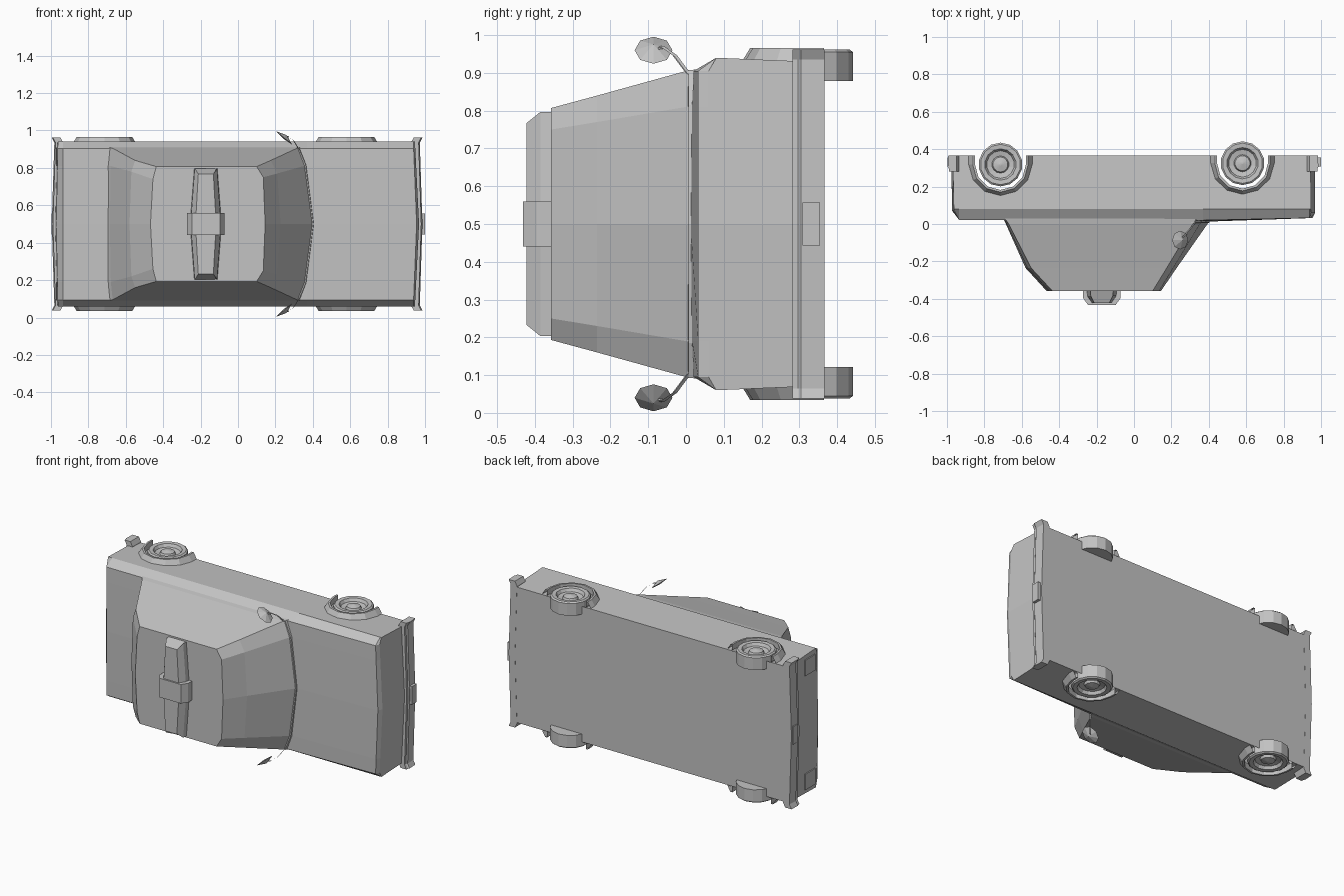
import bpy, bmesh, math
from mathutils import Vector

if "Cube" in bpy.data.objects:
    bpy.data.objects.remove(bpy.data.objects["Cube"])

grey = bpy.data.materials.new("plain_grey")
grey.use_nodes = True
COLOUR = (0.55, 0.55, 0.55, 1)
grey.diffuse_color = COLOUR
grey.node_tree.nodes["Principled BSDF"].inputs["Base Color"].default_value = COLOUR

SIDES = (("left", 1), ("right", -1))
AXLES = (("rear", -0.714, -0.318), ("front", 0.58, -0.325))


def P(x, h, w):
    """Car lies on its side: length x, height h towards -y, width w along z."""
    return Vector((x, -h, 0.5 + w))


def build(name, faces):
    """Make an object from faces given as lists of points."""
    bm = bmesh.new()
    for f in faces:
        bm.faces.new([bm.verts.new(p) for p in f])
    bmesh.ops.remove_doubles(bm, verts=bm.verts, dist=0.0002)
    bmesh.ops.recalc_face_normals(bm, faces=bm.faces)
    me = bpy.data.meshes.new(name)
    bm.to_mesh(me)
    bm.free()
    me.materials.append(grey)
    ob = bpy.data.objects.new(name, me)
    bpy.context.collection.objects.link(ob)
    return ob


def loft(rings, closed=True, caps=True):
    """Quads between successive rings, with optional end caps."""
    faces = []
    for a, b in zip(rings, rings[1:]):
        n = len(a)
        for i in range(n if closed else n - 1):
            j = (i + 1) % n
            faces.append([a[i], a[j], b[j], b[i]])
    if caps:
        faces += [rings[0], rings[-1]]
    return faces


def mirrored(half):
    """Complete a half outline of (a, w) pairs that ends on the centre line."""
    return half + [(a, -w) for a, w in reversed(half) if w > 0]


# Body shell: shoulders, hood and deck
TOP = mirrored([(-0.08, 0.44), (-0.02, 0.405), (-0.016, 0.31), (-0.012, 0)])
SILL, SILL_W, BELT_W = -0.365, 0.428, 0.44


def station(x, drop, bow):
    return [P(x - bow * abs(w), min(h, drop), w) for h, w in TOP]


rows = [station(-0.972, -0.07, -0.02), station(-0.935, -0.022, 0),
        station(0.37, 0, 0), station(0.955, -0.032, 0.04),
        station(0.968, -0.06, 0.05)]
body = loft(rows, closed=False, caps=False)

# Body ends and flat underside
corners = []
for row, x, bow in ((rows[0], -0.978, -0.02), (rows[-1], 0.966, 0.05)):
    mid = P(x, SILL, 0)
    ends = [P(x - bow * BELT_W, SILL, s * SILL_W) for _, s in SIDES]
    body.append(row[:4] + [mid, ends[0]])
    body.append(row[3:] + [ends[1], mid])
    corners.append((ends[0], mid, ends[1]))
body.append(list(corners[0]) + list(reversed(corners[1])))


def arch(cx, ch, r):
    """Faceted wheel opening from rear sill to front sill, as (x, h)."""
    pts = [(cx - r, SILL)]
    for i in range(7):
        a = math.pi * (1 - i / 6)
        pts.append((cx + r * math.cos(a), ch + r * math.sin(a)))
    return pts + [(cx + r, SILL)]


def side_w(h):
    return SILL_W + (BELT_W - SILL_W) * (h - SILL) / (-0.08 - SILL)


# Side panels with open wheel arches
for k, (_, s) in enumerate(SIDES):
    lower = [corners[0][2 * k]]
    for _, cx, ch in AXLES:
        lower += [P(x, h, s * side_w(h)) for x, h in arch(cx, ch, 0.138)]
    lower.append(corners[1][2 * k])
    body.append(lower + [r[0 if s > 0 else -1] for r in reversed(rows)])
build("body", body)

# Cabin with bowed windscreen and sloping rear window
LEVELS = (
    (-0.03, mirrored([(-0.69, 0.41), (-0.70, 0.31), (-0.70, 0)]),
     mirrored([(0.335, 0.41), (0.37, 0.315), (0.41, 0)])),
    (0.0, mirrored([(-0.67, 0.405), (-0.68, 0.31), (-0.685, 0)]),
     mirrored([(0.315, 0.405), (0.352, 0.31), (0.393, 0)])),
    (0.235, mirrored([(-0.55, 0.34), (-0.57, 0.28), (-0.58, 0)]),
     mirrored([(0.175, 0.34), (0.21, 0.27), (0.228, 0)])),
    (0.357, mirrored([(-0.437, 0.307), (-0.455, 0.24), (-0.468, 0)]),
     mirrored([(0.10, 0.307), (0.135, 0.25), (0.145, 0)])),
)
build("cabin", loft([[P(x, h, w) for x, w in front + back[::-1]]
                     for h, back, front in LEVELS]))

# Strip under the windscreen
cowl = []
for x, w in mirrored([(0.325, 0.407), (0.362, 0.315), (0.403, 0)]):
    cowl.append([P(x - 0.02, -0.03, w), P(x - 0.02, -0.004, w),
                 P(x, -0.007, w), P(x + 0.006, -0.03, w)])
build("cowl_strip", loft(cowl))

# Roof sign: tapered bar and a raised centre block
bar = []
for w, half in ((-0.297, 0.062), (0, 0.085), (0.297, 0.062)):
    bar.append([P(-0.172 - half, 0.35, w), P(-0.172 - half * 0.95, 0.385, w),
                P(-0.172 - half * 0.65, 0.422, w * 0.9),
                P(-0.172 + half * 0.65, 0.422, w * 0.9),
                P(-0.172 + half * 0.95, 0.385, w), P(-0.172 + half, 0.35, w)])
build("roof_sign", loft(bar))
block = [[P(-0.172 + a, h, w) for a, h in
          ((-0.1, 0.35), (-0.1, 0.395), (-0.075, 0.432),
           (0.075, 0.432), (0.1, 0.395), (0.1, 0.35))] for w in (-0.06, 0.06)]
build("roof_sign_block", loft(block))


# Bumpers with flared tips, and number plates
def box(name, x0, x1, h0, h1, w0, w1):
    build(name, loft([[P(x0, h0, w), P(x1, h0, w), P(x1, h1, w), P(x0, h1, w)]
                      for w in (w0, w1)]))


for name, d, base in (("front", 1, 0.947), ("rear", -1, 0.957)):
    rings = []
    for x, w in mirrored([(0.012, 0.462), (-0.002, 0.435), (0.012, 0)]):
        rings.append([P(d * (base + x + a), h, w) for a, h in
                      ((-0.02, SILL - 0.001), (0.024, SILL - 0.001), (0.027, -0.305),
                       (0.021, -0.297), (0.021, -0.282), (-0.02, -0.282))])
    build(name + "_bumper", loft(rings))
    box(name + "_plate", d * 0.965, d * (1.0 if d > 0 else 0.998),
        -0.355, -0.308, -0.057, 0.057)

# Tail lamps
for side, s in SIDES:
    box(side + "_tail_lamp", -0.974, -0.967, -0.2, -0.1, s * 0.31, s * 0.41)

# Wheels and flared arches
TYRE = ((0.005, 0.378), (0.117, 0.378), (0.117, 0.455), (0.108, 0.462),
        (0.084, 0.46), (0.074, 0.442), (0.046, 0.436), (0.04, 0.45), (0.005, 0.458))
FLARE = ((0.17, 0.43), (0.148, 0.466), (0.136, 0.466), (0.136, 0.43))
for side, s in SIDES:
    for end, cx, ch in AXLES:
        tag = end + "_" + side
        n = 14
        build(tag + "_wheel", loft(
            [[P(cx + r * math.cos(math.tau * (i + 0.5) / n),
                ch + r * math.sin(math.tau * (i + 0.5) / n), s * w)
              for i in range(n)] for r, w in TYRE]))
        build(tag + "_arch", loft(
            [[P(x, h, s * w) for x, h in arch(cx, ch, r)] for r, w in FLARE],
            closed=False, caps=False))

# Door mirrors: faceted shallow cones on bent stalks
for side, s in SIDES:
    along = Vector((0.77, 0, -0.64 * s))
    out = Vector((0.64, 0, 0.77 * s))
    centre = P(0.247, 0.086, s * 0.46)
    rim = [centre + along * (0.056 * math.cos(math.tau * i / 8))
           + Vector((0, 0.05 * math.sin(math.tau * i / 8), 0)) for i in range(8)]
    tip, back = centre + out * 0.02, centre - out * 0.006
    cone = []
    for a, b in zip(rim, rim[1:] + rim[:1]):
        cone += [[a, b, tip], [a, b, back]]
    build(side + "_mirror", cone)
    path = [P(0.325, -0.005, s * 0.4), P(0.297, 0.03, s * 0.447),
            P(0.27, 0.06, s * 0.468), P(0.247, 0.086, s * 0.463)]
    build(side + "_mirror_stalk", loft(
        [[p + along * (0.006 * math.cos(t)) + Vector((0, 0.006 * math.sin(t), 0))
          for t in (0, math.pi / 2, math.pi, math.pi * 1.5)] for p in path]))
